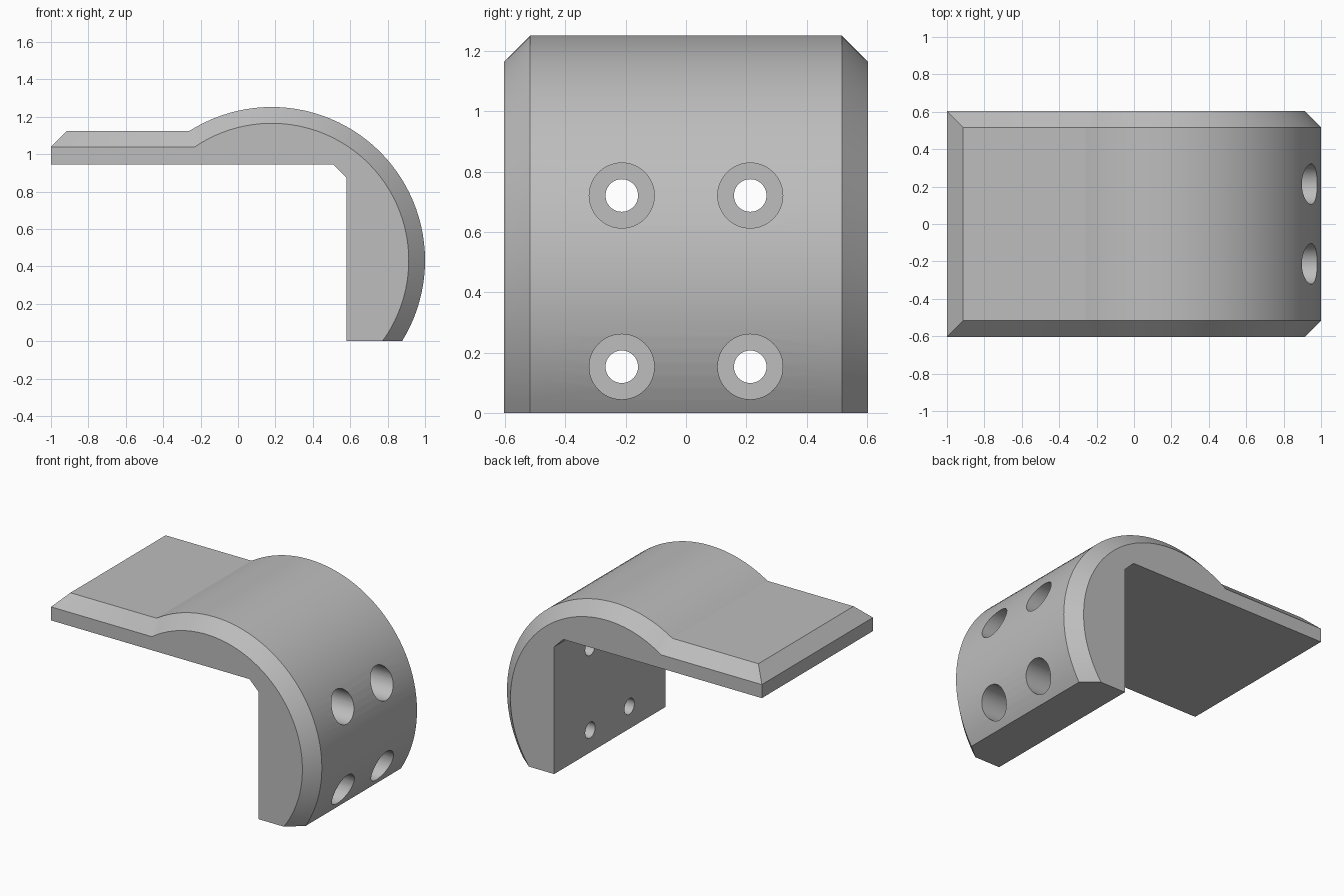
import bpy, bmesh, math

if "Cube" in bpy.data.objects:
    bpy.data.objects.remove(bpy.data.objects["Cube"], do_unlink=True)

HALF, CH = 0.604, 0.087          # half width, chamfer size
CX, CZ, R = 0.18, 0.432, 0.82    # centre and radius of the rounded back
TOP = 1.125                      # top of the flat plate
SEG = 48

grey = bpy.data.materials.new("plain_grey")
grey.use_nodes = True
colour = (0.51, 0.51, 0.51, 1)
grey.diffuse_color = colour
grey.node_tree.nodes["Principled BSDF"].inputs["Base Color"].default_value = colour


def upper_line(inset):
    """Plate top followed by the rounded back, moved inward by inset."""
    r, top = R - inset, TOP - inset
    start = math.pi - math.asin((top - CZ) / r)
    end = -math.asin(CZ / r)
    pts = [(-1 + CH - inset, top)]
    for i in range(SEG + 1):
        a = start + (end - start) * i / SEG
        pts.append((CX + r * math.cos(a), CZ + r * math.sin(a)))
    return pts


# Bracket body: side profiles joined by a chamfer to a narrower upper skin
bm = bmesh.new()


def ring(points, y):
    return [bm.verts.new((x, y, z)) for x, z in points]


under = [(0.58, 0), (0.58, 0.875), (0.51, 0.945), (-1, 0.945)]
rings = {}
for s in (-1, 1):
    low = ring(under, s * HALF)
    edge = ring(upper_line(CH), s * HALF)
    skin = ring(upper_line(0), s * (HALF - CH))
    rings[s] = low, edge, skin
    bm.faces.new(low + edge)
    for i in range(len(edge) - 1):
        bm.faces.new((edge[i], edge[i + 1], skin[i + 1], skin[i]))

(low_f, edge_f, skin_f), (low_b, edge_b, skin_b) = rings[-1], rings[1]
for f, b in ((low_f + edge_f[:1] + skin_f, low_b + edge_b[:1] + skin_b),):
    for i in range(len(f) - 1):
        bm.faces.new((f[i], f[i + 1], b[i + 1], b[i]))
bm.faces.new((low_f[0], edge_f[-1], skin_f[-1], skin_b[-1], edge_b[-1], low_b[0]))
bmesh.ops.recalc_face_normals(bm, faces=bm.faces)

mesh = bpy.data.meshes.new("bracket_body")
bm.to_mesh(mesh)
bm.free()
mesh.materials.append(grey)
body = bpy.data.objects.new("bracket_body", mesh)
bpy.context.collection.objects.link(body)


# Counterbored screw holes, cut from the rounded back
def cut_hole(y, z, radius, x0, x1):
    bpy.ops.mesh.primitive_cylinder_add(
        vertices=48, radius=radius, depth=x1 - x0,
        location=((x0 + x1) / 2, y, z), rotation=(0, math.pi / 2, 0))
    cutter = bpy.context.object
    cutter.name = "hole_cutter"
    cutter.hide_render = True
    cutter.data.materials.append(grey)
    mod = body.modifiers.new("hole", 'BOOLEAN')
    mod.operation = 'DIFFERENCE'
    mod.solver = 'EXACT'
    mod.object = cutter
    bpy.context.view_layer.objects.active = body
    bpy.ops.object.modifier_apply(modifier=mod.name)
    bpy.data.objects.remove(cutter, do_unlink=True)


for y in (-0.213, 0.213):
    for z in (0.153, 0.721):
        cut_hole(y, z, 0.108, 0.71, 1.2)
        cut_hole(y, z, 0.054, 0.4, 0.9)

bpy.ops.object.select_all(action='DESELECT')
body.select_set(True)
bpy.context.view_layer.objects.active = body
bpy.ops.object.shade_smooth_by_angle(angle=math.radians(30))
